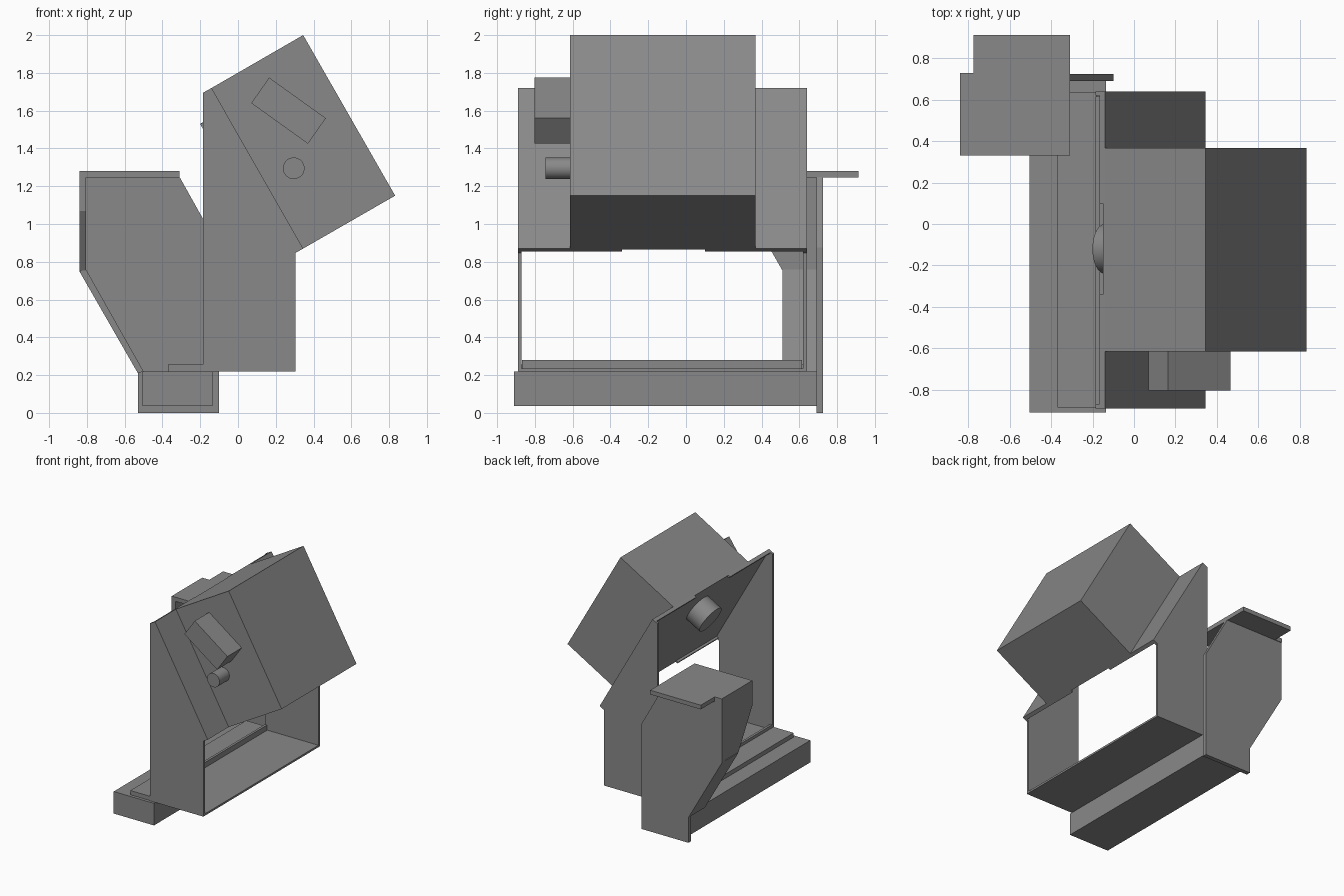
import bpy, bmesh, math
from mathutils import Vector, Matrix

if "Cube" in bpy.data.objects:
    bpy.data.objects.remove(bpy.data.objects["Cube"])

grey = bpy.data.materials.new("plain grey")
grey.diffuse_color = (0.25, 0.25, 0.25, 1)
grey.use_nodes = True
grey.node_tree.nodes["Principled BSDF"].inputs["Base Color"].default_value = grey.diffuse_color


def prism(name, pts, a, b, axis="y"):
    """Extrude a 2D outline from a to b: 'y' takes xz points, 'x' yz, 'z' xy."""
    place = {"y": lambda p, t: (p[0], t, p[1]),
             "x": lambda p, t: (t, p[0], p[1]),
             "z": lambda p, t: (p[0], p[1], t)}[axis]
    bm = bmesh.new()
    lo = [bm.verts.new(place(p, a)) for p in pts]
    hi = [bm.verts.new(place(p, b)) for p in pts]
    bm.faces.new(lo)
    bm.faces.new(hi[::-1])
    n = len(pts)
    for i in range(n):
        j = (i + 1) % n
        bm.faces.new((lo[j], lo[i], hi[i], hi[j]))
    return finish(name, bm)


def finish(name, bm):
    bmesh.ops.recalc_face_normals(bm, faces=bm.faces)
    me = bpy.data.meshes.new(name)
    bm.to_mesh(me)
    bm.free()
    me.materials.append(grey)
    ob = bpy.data.objects.new(name, me)
    bpy.context.collection.objects.link(ob)
    return ob


def box(name, x, y, z):
    return prism(name, [(x[0], z[0]), (x[1], z[0]), (x[1], z[1]), (x[0], z[1])], *y)


def cylinder(name, start, end, r):
    start, end = Vector(start), Vector(end)
    d = end - start
    bm = bmesh.new()
    bmesh.ops.create_cone(bm, cap_ends=True, segments=40, radius1=r, radius2=r, depth=d.length)
    rot = d.to_track_quat("Z", "Y").to_matrix().to_4x4()
    bm.transform(Matrix.Translation((start + end) / 2) @ rot)
    ob = finish(name, bm)
    bpy.ops.object.select_all(action="DESELECT")
    ob.select_set(True)
    bpy.context.view_layer.objects.active = ob
    bpy.ops.object.shade_smooth_by_angle(angle=math.radians(40))
    return ob


# Sloped panel line in xz, and the direction behind it
TOP, LOW = Vector((-0.14, 1.72)), Vector((0.345, 0.87))
ALONG = (LOW - TOP).normalized()
BACK = Vector((ALONG.y, -ALONG.x))


def on_panel(along, depth, origin=TOP):
    return tuple(origin + ALONG * along + BACK * depth)


def panel_strip(name, a, b, depth, y, origin=TOP):
    return prism(name, [on_panel(a, 0, origin), on_panel(b, 0, origin),
                        on_panel(b, depth, origin), on_panel(a, depth, origin)], *y)


# Base beam and base plate
box("base_beam", (-0.505, -0.135), (-0.91, 0.69), (0.037, 0.22))
box("base_plate", (-0.185, 0.305), (-0.885, 0.637), (0.22, 0.236))
box("base_rear_step", (-0.37, -0.18), (-0.885, 0.637), (0.22, 0.255))
box("base_rear_lip", (-0.185, -0.165), (-0.868, 0.615), (0.22, 0.28))

# Frame side plates
side = [(-0.185, 0.22), (0.305, 0.22), (0.305, 0.847), tuple(LOW), tuple(TOP), (-0.185, 1.695)]
prism("front_side_plate", side, -0.89, -0.87)
prism("rear_side_plate", side, 0.62, 0.64)

# Sloped panel with notched lips along its upper and lower edges
panel_strip("sloped_panel", 0, (LOW - TOP).length, 0.012, (-0.885, 0.637))
for label, y in (("front", (-0.87, -0.34)), ("rear", (0.10, 0.62))):
    panel_strip("upper_lip_" + label, 0, 0.015, 0.03, y)
    panel_strip("lower_lip_" + label, -0.015, 0, 0.03, y, LOW)

# Tilted housing, with its side box and knobs
prism("housing", [tuple(TOP), tuple(LOW), (0.832, 1.15), (0.345, 2.0)], -0.615, 0.367)
prism("side_box", [(0.165, 1.775), (0.465, 1.56), (0.37, 1.425), (0.07, 1.64)], -0.803, -0.61)
cylinder("side_knob", (0.295, -0.61, 1.295), (0.295, -0.745, 1.295), 0.057)
a, b = on_panel(0.255, 0), on_panel(0.255, 0.147)
cylinder("rear_knob", (a[0], -0.12, a[1]), (b[0], -0.12, b[1]), 0.12)

# Shield plate, its bent flange and its top cover
prism("shield_plate", [(-0.53, 0), (-0.1, 0), (-0.1, 0.875), (-0.31, 1.25),
                       (-0.84, 1.25), (-0.84, 0.75), (-0.53, 0.21)], 0.69, 0.725)
prism("shield_upper_flange", [(0.70, 0.755), (0.70, 1.25), (0.33, 1.25), (0.33, 1.07), (0.51, 0.755)],
      -0.84, -0.805, "x")
prism("shield_lower_flange", [(-0.84, 0.75), (-0.53, 0.21), (-0.5, 0.22), (-0.805, 0.76)], 0.51, 0.70)
prism("shield_cover", [(-0.84, 0.33), (-0.31, 0.33), (-0.31, 0.912), (-0.775, 0.912),
                       (-0.775, 0.73), (-0.84, 0.73)], 1.245, 1.28, "z")
